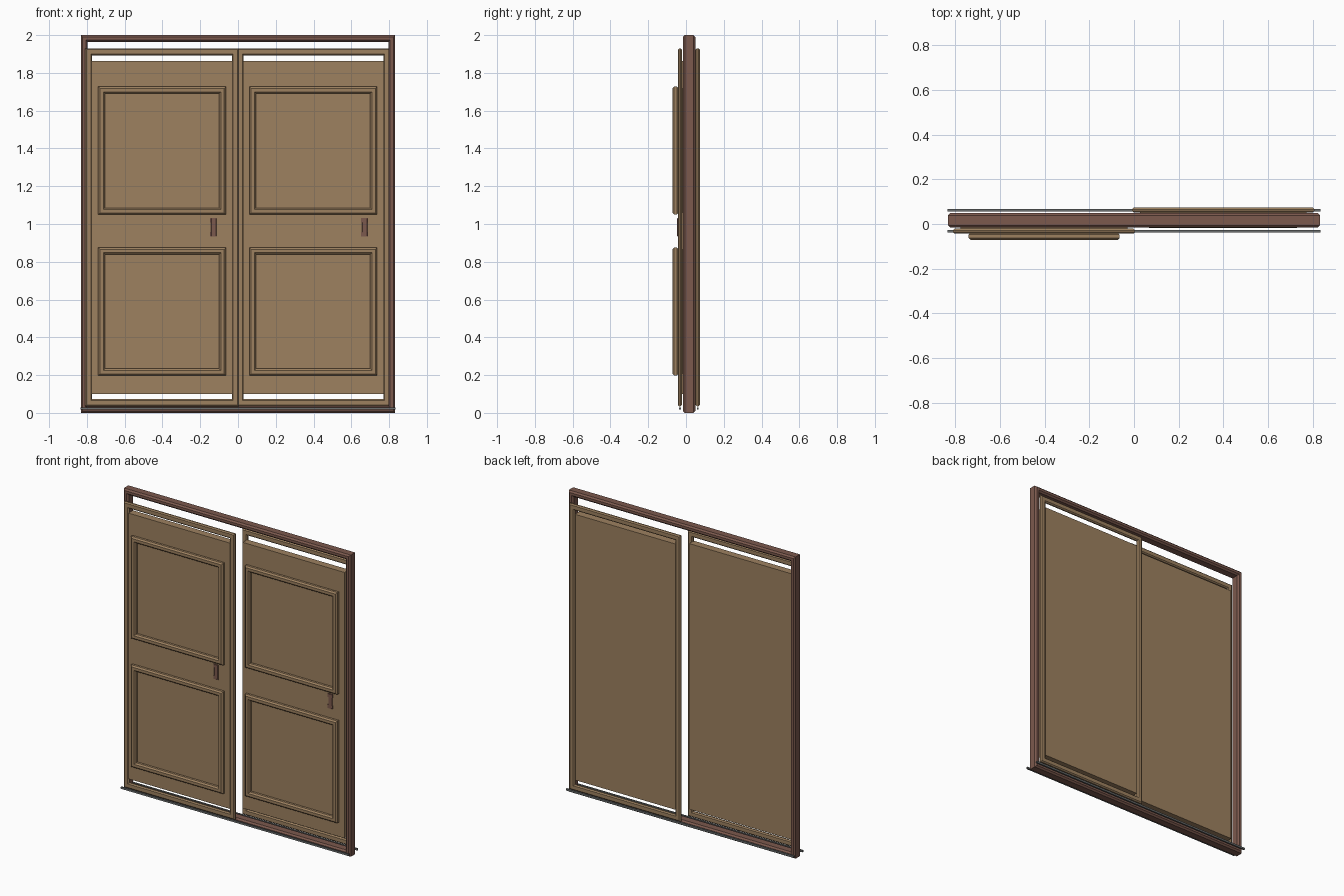
import bpy, bmesh

if "Cube" in bpy.data.objects:
    bpy.data.objects.remove(bpy.data.objects["Cube"])


def material(name, rgb):
    m = bpy.data.materials.new(name)
    m.diffuse_color = (*rgb, 1)
    m.use_nodes = True
    m.node_tree.nodes["Principled BSDF"].inputs["Base Color"].default_value = m.diffuse_color
    return m


TAN = material("tan wood", (0.34, 0.22, 0.117))
BROWN = material("dark brown wood", (0.2, 0.1, 0.075))
GREY = material("grey metal", (0.15, 0.16, 0.16))


def finish(name, bm, mat):
    bmesh.ops.recalc_face_normals(bm, faces=bm.faces)
    mesh = bpy.data.meshes.new(name)
    bm.to_mesh(mesh)
    bm.free()
    mesh.materials.append(mat)
    ob = bpy.data.objects.new(name, mesh)
    bpy.context.collection.objects.link(ob)
    return ob


def box(name, x, y, z, mat, bevel=0):
    """Box from (min, max) ranges, with optional chamfer."""
    bm = bmesh.new()
    bmesh.ops.create_cube(bm, size=1)
    for v in bm.verts:
        for i, (a, b) in enumerate((x, y, z)):
            v.co[i] = (a + b) / 2 + v.co[i] * (b - a)
    if bevel:
        bmesh.ops.bevel(bm, geom=bm.edges[:], offset=bevel, segments=1, affect='EDGES')
    return finish(name, bm, mat)


def mitred_frame(name, x, y, z, width, bevel, mat):
    """Rectangular frame in the xz plane with a chamfered bar section."""
    y0, y1 = y
    w, b = width, bevel
    section = [(0, y0 + b), (b, y0), (w - b, y0), (w, y0 + b),
               (w, y1 - b), (w - b, y1), (b, y1), (0, y1 - b)]
    bm = bmesh.new()
    rings = []
    for cx, cz, sx, sz in ((x[0], z[0], 1, 1), (x[1], z[0], -1, 1),
                           (x[1], z[1], -1, -1), (x[0], z[1], 1, -1)):
        rings.append([bm.verts.new((cx + sx * t, d, cz + sz * t)) for t, d in section])
    for i in range(4):
        r, q = rings[i], rings[(i + 1) % 4]
        for k in range(8):
            n = (k + 1) % 8
            bm.faces.new((r[k], r[n], q[n], q[k]))
    return finish(name, bm, mat)


# Fixed outer frame
mitred_frame("outer_frame", (-0.832, 0.832), (-0.016, 0.049), (0, 2), 0.036, 0.01, BROWN)

# Floor tracks
for name, y in (("front_track", -0.032), ("rear_track", 0.062)):
    box(name, (-0.835, 0.835), (y - 0.005, y + 0.005), (0.017, 0.029), GREY)

# Two sliding doors: name, left edge, front of surround, front of panel
for name, x0, ys, yp in (("front_door", -0.81, -0.043, -0.041),
                         ("rear_door", -0.008, 0.051, 0.012)):
    x1 = x0 + 0.815
    mitred_frame(name + "_surround", (x0, x1), (ys, ys + 0.022), (0.035, 1.93),
                 0.038, 0.007, TAN)
    box(name + "_panel", (x0 + 0.034, x1 - 0.034), (yp, yp + 0.048), (0.1, 1.862), TAN)

    # Raised mouldings
    c = -0.402 if x0 < -0.5 else 0.398
    for part, z in (("lower", (0.198, 0.875)), ("upper", (1.05, 1.727))):
        mitred_frame(f"{name}_{part}_moulding", (c - 0.338, c + 0.338),
                     (yp - 0.031, yp + 0.002), z, 0.036, 0.009, TAN)

    # Pull handle with two end tabs
    h = c + 0.271
    box(name + "_handle_grip", (h - 0.012, h + 0.017), (yp - 0.006, yp + 0.001),
        (0.935, 1.03), BROWN, 0.002)
    for part, z in (("lower", 0.933), ("upper", 1.008)):
        box(f"{name}_handle_{part}_tab", (h - 0.018, h + 0.018), (yp - 0.005, yp + 0.001),
            (z, z + 0.024), BROWN)
